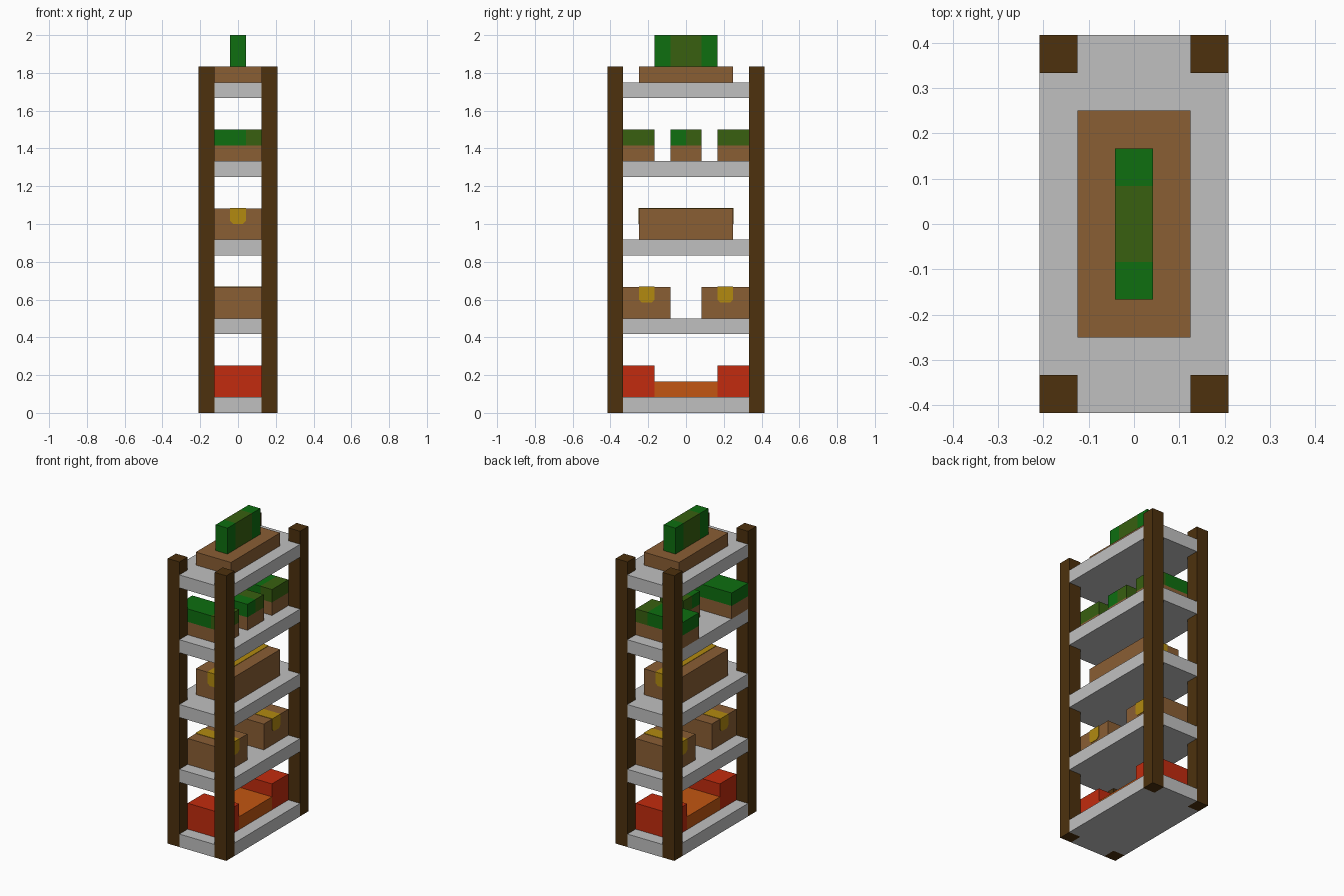
import bpy
import bmesh
from mathutils import Vector

cube = bpy.data.objects.get("Cube")
if cube:
    bpy.data.objects.remove(cube, do_unlink=True)

U = 1 / 12  # modular unit for every part


def material(name, rgb):
    lin = [((c / 255 + 0.055) / 1.055) ** 2.4 for c in rgb]
    m = bpy.data.materials.new(name)
    m.use_nodes = True
    m.diffuse_color = (*lin, 1)
    m.node_tree.nodes["Principled BSDF"].inputs["Base Color"].default_value = (*lin, 1)
    return m


WOOD = material("dark wood", (77, 49, 13))
STONE = material("light grey", (192, 192, 192))
CARD = material("cardboard brown", (138, 94, 52))
TAPE = material("tape yellow", (178, 138, 16))
GREEN = material("leaf green", (14, 110, 16))
OLIVE = material("olive green", (56, 96, 16))
RED = material("crate red", (194, 43, 14))
ORANGE = material("crate orange", (194, 86, 18))


def finish(name, bm, *mats):
    bmesh.ops.recalc_face_normals(bm, faces=bm.faces)
    mesh = bpy.data.meshes.new(name)
    bm.to_mesh(mesh)
    bm.free()
    for m in mats:
        mesh.materials.append(m)
    ob = bpy.data.objects.new(name, mesh)
    bpy.context.collection.objects.link(ob)
    return ob


def add_box(bm, lo, hi):
    verts = bmesh.ops.create_cube(bm, size=1)["verts"]
    for v in verts:
        v.co = Vector([(a if c < 0 else b) * U for c, a, b in zip(v.co, lo, hi)])


def box(name, lo, hi, mat):
    """Box between two corners given in modular units."""
    bm = bmesh.new()
    add_box(bm, lo, hi)
    return finish(name, bm, mat)


def prism(bm, points, offset):
    """Extrude a flat outline, in modular units."""
    face = bm.faces.new([bm.verts.new(Vector(p) * U) for p in points])
    new = bmesh.ops.extrude_face_region(bm, geom=[face])["geom"]
    bmesh.ops.translate(bm, vec=Vector(offset) * U,
                        verts=[v for v in new if isinstance(v, bmesh.types.BMVert)])


def tape(name, axis, half, across, top):
    """Tape strip over a box top, with a clipped tab hanging at each end."""
    t = 0.03
    bm = bmesh.new()

    def place(along, side, z):
        return (along, across + side, z) if axis == 0 else (across + side, along, z)

    add_box(bm, place(-half - t, -0.5, top), place(half + t, 0.5, top + t))
    tab = [(-0.5, 0), (0.5, 0), (0.5, -0.8), (0.3, -1), (-0.3, -1), (-0.5, -0.8)]
    for s in (-1, 1):
        prism(bm, [place(s * half, a, top + z) for a, z in tab],
              (s * t, 0, 0) if axis == 0 else (0, s * t, 0))
    return finish(name, bm, TAPE)


def foliage(name, lo, hi, axis, cuts, is_olive):
    """Hedge block cut along one axis; each slice is green or olive by rule."""
    bm = bmesh.new()
    add_box(bm, lo, hi)
    normal = [0, 0, 0]
    normal[axis] = 1
    for c in cuts:
        bmesh.ops.bisect_plane(bm, geom=bm.verts[:] + bm.edges[:] + bm.faces[:],
                               plane_co=Vector(normal) * c * U, plane_no=normal)
    for f in bm.faces:
        f.material_index = int(is_olive(f.calc_center_median()[axis] / U))
    return finish(name, bm, GREEN, OLIVE)


# Corner posts
for sx, side in ((-1, "right"), (1, "left")):
    for sy, end in ((-1, "front"), (1, "back")):
        x, y = sx * 2, sy * 4.5
        box(f"{end}_{side}_post", (x - 0.5, y - 0.5, 0), (x + 0.5, y + 0.5, 22), WOOD)

# Shelves, notched around the posts
quarter = [(2.5, 4), (1.5, 4), (1.5, 5)]
outline = (quarter + [(-x, y) for x, y in reversed(quarter)]
           + [(-x, -y) for x, y in quarter] + [(x, -y) for x, y in reversed(quarter)])
for i in range(5):
    bm = bmesh.new()
    prism(bm, [(x, y, i * 5) for x, y in outline], (0, 0, 1))
    finish(f"shelf_{i + 1}", bm, STONE)

# Bottom shelf: red crates with a low orange crate between
for s, end in ((-1, "front"), (1, "back")):
    y0, y1 = sorted((s * 2, s * 4))
    box(f"{end}_red_crate", (-1.5, y0, 1), (1.5, y1, 3), RED)
box("orange_crate", (-1.5, -2, 1), (1.5, 2, 2), ORANGE)

# Second shelf: two taped cartons
for s, end in ((-1, "front"), (1, "back")):
    y0, y1 = sorted((s * 1, s * 4))
    box(f"{end}_carton", (-1.5, y0, 6), (1.5, y1, 8), CARD)
    tape(f"{end}_carton_tape", 0, 1.5, s * 2.5, 8)

# Third shelf: one long taped carton
box("long_carton", (-1.5, -3, 11), (1.5, 3, 13), CARD)
tape("long_carton_tape", 1, 3, 0, 13)

# Fourth shelf: two long planters and a short one in the middle
for s, end in ((-1, "front"), (1, "back")):
    y0, y1 = sorted((s * 2, s * 4))
    box(f"{end}_planter", (-2.5, y0, 16), (1.5, y1, 17), CARD)
    foliage(f"{end}_planter_leaves", (-2.5, y0, 17), (1.5, y1, 18), 0,
            (0.5,), lambda x: x > 0.5)
box("middle_planter", (-0.5, -1, 16), (1.5, 1, 17), CARD)
foliage("middle_planter_leaves", (-0.5, -1, 17), (1.5, 1, 18), 1,
        (0,), lambda y: y > 0)

# Top shelf: wide planter with a tall narrow hedge
box("top_planter", (-1.5, -3, 21), (1.5, 3, 22), CARD)
foliage("top_hedge", (-0.5, -2, 22), (0.5, 2, 24), 1,
        (-1, 1), lambda y: abs(y) < 1)
